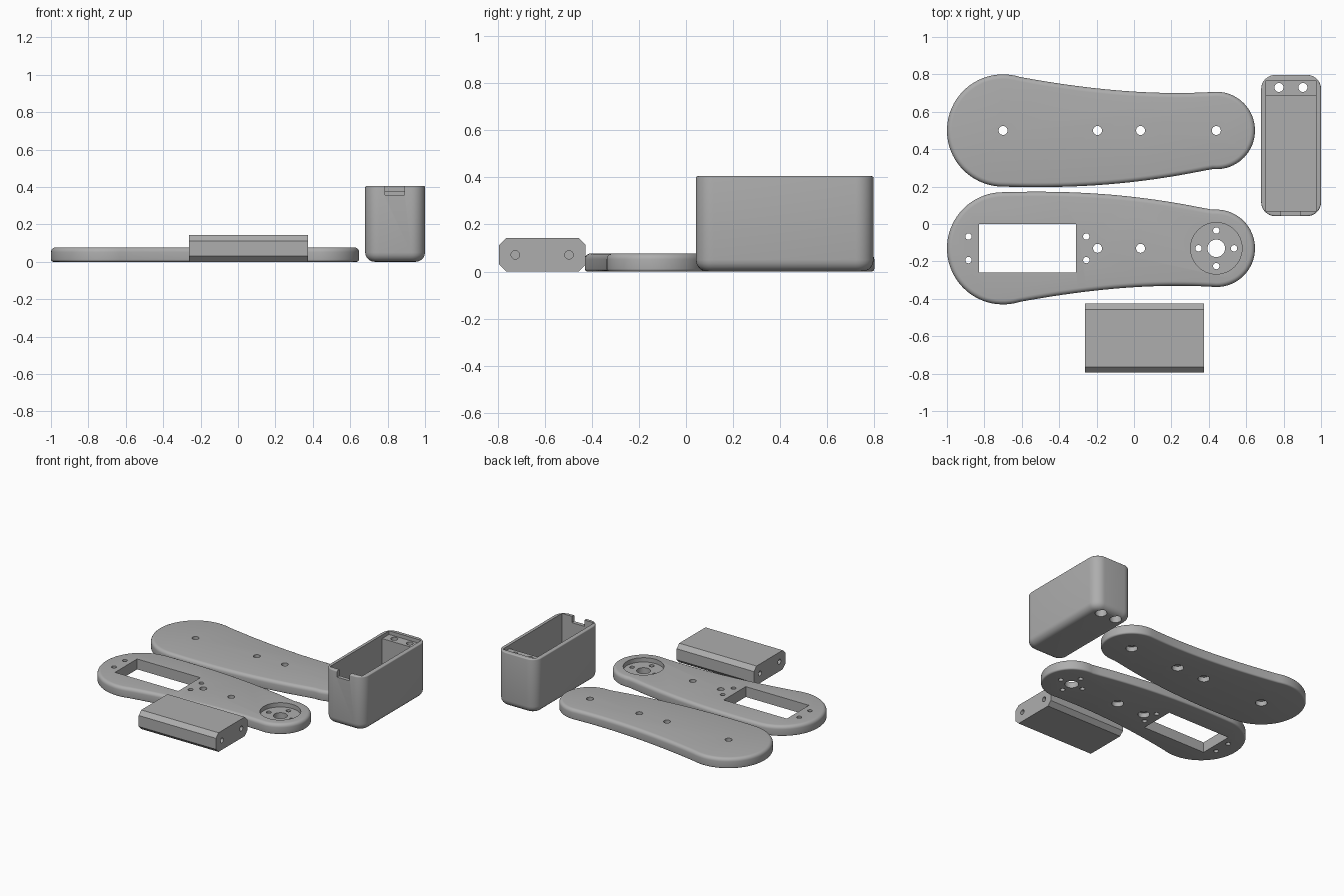
import bpy, bmesh, math
from mathutils import Matrix, Vector

cube = bpy.data.objects.get("Cube")
if cube:
    bpy.data.objects.remove(cube, do_unlink=True)

grey = bpy.data.materials.new("plain_grey")
grey.use_nodes = True
GREY = (0.42, 0.42, 0.42, 1)
grey.diffuse_color = GREY
grey.node_tree.nodes["Principled BSDF"].inputs["Base Color"].default_value = GREY


def make_object(name, bm):
    bmesh.ops.recalc_face_normals(bm, faces=bm.faces)
    mesh = bpy.data.meshes.new(name)
    bm.to_mesh(mesh)
    bm.free()
    mesh.materials.append(grey)
    obj = bpy.data.objects.new(name, mesh)
    bpy.context.collection.objects.link(obj)
    return obj


def prism(name, outline, height, top=0, bottom=0):
    """Extrude an outline up from z = 0, rounding the top and bottom rims."""
    bm = bmesh.new()
    base = bm.faces.new([bm.verts.new((x, y, 0)) for x, y in outline])
    geom = bmesh.ops.extrude_face_region(bm, geom=[base])["geom"]
    bmesh.ops.translate(bm, vec=(0, 0, height),
                        verts=[g for g in geom if isinstance(g, bmesh.types.BMVert)])
    for z, radius in ((height, top), (0, bottom)):
        if radius:
            rim = [e for e in bm.edges if all(abs(v.co.z - z) < 1e-5 for v in e.verts)]
            bmesh.ops.bevel(bm, geom=rim, offset=radius, segments=5,
                            profile=0.5, affect='EDGES')
    return make_object(name, bm)


def cylinder(x, y, z0, z1, radius):
    bm = bmesh.new()
    bmesh.ops.create_cone(bm, cap_ends=True, segments=32, radius1=radius, radius2=radius,
                          depth=z1 - z0, matrix=Matrix.Translation((x, y, (z0 + z1) / 2)))
    return make_object("cutter", bm)


def box(low, high):
    low, high = Vector(low), Vector(high)
    bm = bmesh.new()
    bmesh.ops.create_cube(bm, size=1, matrix=Matrix.Translation((low + high) / 2)
                          @ Matrix.Diagonal((*(high - low), 1)))
    return make_object("cutter", bm)


def boolean(target, tool, operation='DIFFERENCE'):
    tool.hide_render = True
    mod = target.modifiers.new("cut", 'BOOLEAN')
    mod.operation, mod.solver, mod.object = operation, 'EXACT', tool
    bpy.context.view_layer.objects.active = target
    bpy.ops.object.modifier_apply(modifier=mod.name)
    bpy.data.objects.remove(tool, do_unlink=True)


def screw_hole(target, x, y, top, sink=0.035):
    """Through hole with a wider counterbore underneath."""
    boolean(target, cylinder(x, y, -0.1, top + 0.1, 0.024))
    boolean(target, cylinder(x, y, -0.1, sink, 0.04))


def arc(cx, cy, r, start, end, steps):
    for i in range(steps + 1):
        a = math.radians(start + (end - start) * i / steps)
        yield (cx + r * math.cos(a), cy + r * math.sin(a))


def bezier(points, steps=24):
    a, b, c, d = map(Vector, points)
    for i in range(1, steps):
        t = i / steps
        yield tuple(a*(1-t)**3 + b*3*t*(1-t)**2 + c*3*t*t*(1-t) + d*t**3)


# Arm plates: two round ends, one hollow side and one full side
BIG, SMALL, PLATE_H = -0.70, 0.44, 0.077
arm = list(arc(BIG, 0, 0.30, 72.5, 270, 40))
arm += bezier([(BIG, -0.30), (-0.35, -0.31), (0, -0.295), (0.42, -0.205)])
arm += arc(SMALL, 0, 0.207, -95, 90, 36)
arm += bezier([(SMALL, 0.207), (0.1, 0.185), (-0.25, 0.22), (-0.61, 0.286)])


def arm_plate(name, cy, side):
    return prism(name, [(x, cy + side * y) for x, y in arm], PLATE_H, 0.025, 0.012)


back_y, front_y = 0.50, -0.13
cover_plate = arm_plate("cover_plate", back_y, 1)
for x in (BIG, -0.195, 0.035, SMALL):
    screw_hole(cover_plate, x, back_y, PLATE_H)

motor_plate = arm_plate("motor_plate", front_y, -1)
for x in (-0.195, 0.035):
    screw_hole(motor_plate, x, front_y, PLATE_H)
boolean(motor_plate, box((-0.83, front_y - 0.13, -0.1), (-0.31, front_y + 0.13, 0.2)))
for x in (-0.885, -0.255):
    for dy in (-0.063, 0.063):
        boolean(motor_plate, cylinder(x, front_y + dy, -0.1, 0.2, 0.017))

# Round recess with a hub hole and four screws
boolean(motor_plate, cylinder(SMALL, front_y, 0.045, 0.2, 0.138))
boolean(motor_plate, cylinder(SMALL, front_y, -0.1, 0.2, 0.047))
for i in range(4):
    a = i * math.pi / 2
    boolean(motor_plate, cylinder(SMALL + 0.095 * math.cos(a),
                                  front_y + 0.095 * math.sin(a), -0.1, 0.2, 0.017))

# Spacer block: chamfered bar along x with blind holes in both ends
bm = bmesh.new()
bmesh.ops.create_cube(bm, size=1, matrix=Matrix.Translation((0.057, -0.61, 0.071))
                      @ Matrix.Diagonal((0.636, 0.368, 0.142, 1)))
long_edges = [e for e in bm.edges if abs(e.verts[0].co.x - e.verts[1].co.x) > 0.1]
bmesh.ops.bevel(bm, geom=long_edges, offset=0.03, segments=1, affect='EDGES')
spacer_block = make_object("spacer_block", bm)
for end in (-0.261, 0.375):
    for y in (-0.725, -0.497):
        drill = cylinder(0, 0, -0.12, 0.12, 0.018)
        drill.data.transform(Matrix.Translation((end, y, 0.071))
                             @ Matrix.Rotation(math.pi / 2, 4, 'Y'))
        boolean(spacer_block, drill)

# Battery case: rounded open box with a screw ledge at the back
X0, X1, Y0, Y1, CASE_H, R = 0.68, 1.0, 0.042, 0.797, 0.405, 0.075
corners = []
for cx, cy, start in ((X1 - R, Y1 - R, 0), (X0 + R, Y1 - R, 90),
                      (X0 + R, Y0 + R, 180), (X1 - R, Y0 + R, 270)):
    corners += arc(cx, cy, R, start, start + 90, 8)
battery_case = prism("battery_case", corners, CASE_H, 0.008, 0.05)
boolean(battery_case, box((0.707, 0.07, 0.03), (0.972, 0.685, 0.6)))
boolean(battery_case, box((0.707, 0.6, 0.378), (0.972, 0.766, 0.6)))
boolean(battery_case, box((0.787, 0, 0.358), (0.89, 0.1, 0.6)))
for x in (0.775, 0.903):
    screw_hole(battery_case, x, 0.73, CASE_H, 0.05)

for obj in (cover_plate, motor_plate, spacer_block, battery_case):
    bpy.ops.object.select_all(action='DESELECT')
    obj.select_set(True)
    bpy.context.view_layer.objects.active = obj
    bpy.ops.object.shade_smooth_by_angle(angle=math.radians(30))
